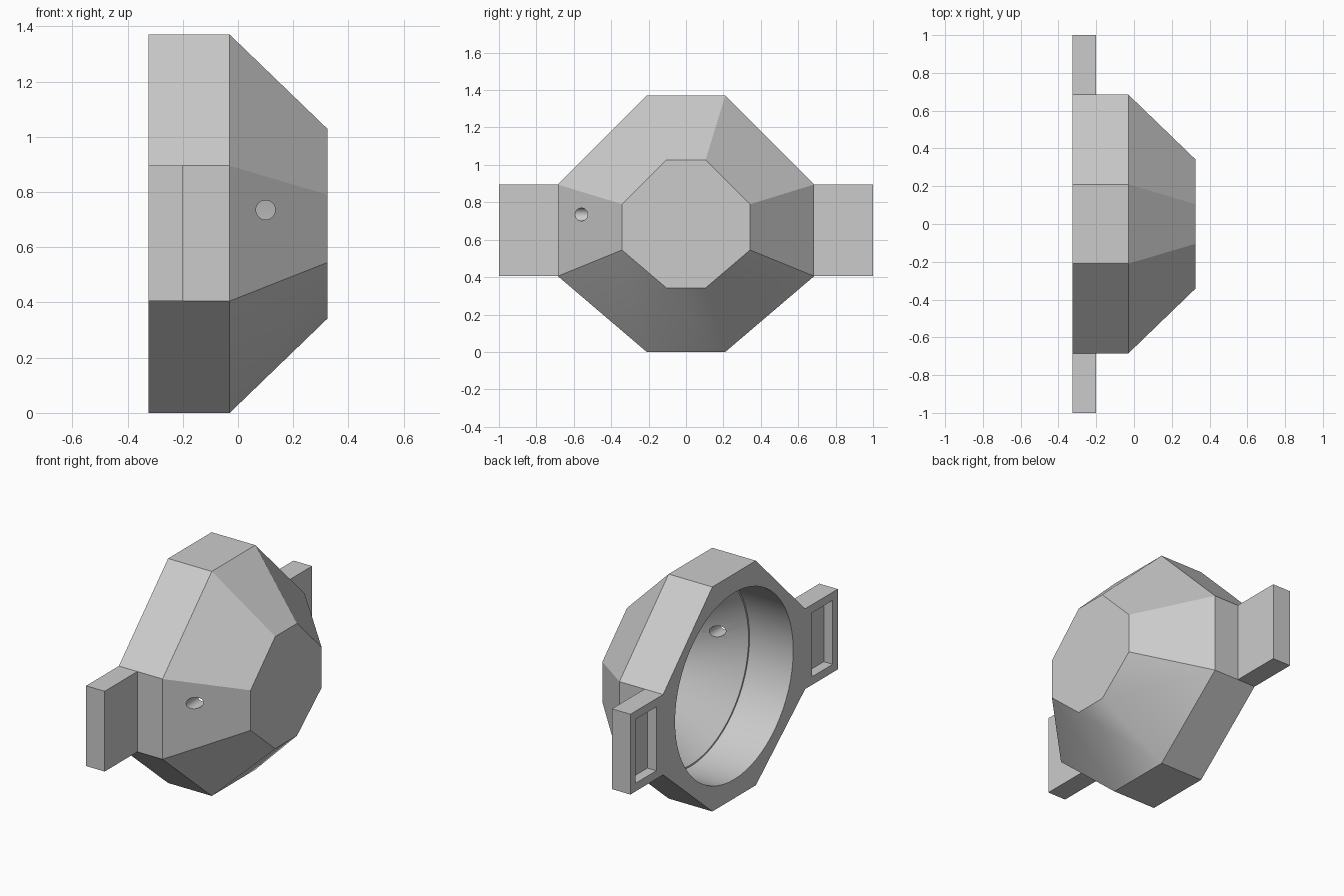
import bpy
import bmesh
from math import radians
from mathutils import Matrix, Vector

if "Cube" in bpy.data.objects:
    bpy.data.objects.remove(bpy.data.objects["Cube"], do_unlink=True)

MID_Z = 0.685
BACK, TAB_FRONT, SHOULDER, FRONT = -0.325, -0.2, -0.03, 0.325

grey = bpy.data.materials.new("plain grey")
grey.use_nodes = True
grey.diffuse_color = (0.6, 0.6, 0.6, 1)
grey.node_tree.nodes["Principled BSDF"].inputs["Base Color"].default_value = (0.6, 0.6, 0.6, 1)


def finish(bm, name):
    bmesh.ops.recalc_face_normals(bm, faces=bm.faces)
    mesh = bpy.data.meshes.new(name)
    bm.to_mesh(mesh)
    bm.free()
    mesh.materials.append(grey)
    obj = bpy.data.objects.new(name, mesh)
    bpy.context.collection.objects.link(obj)
    return obj


def loft(bm, rings):
    """Skin a list of equal-length point rings and cap both ends."""
    loops = [[bm.verts.new(p) for p in ring] for ring in rings]
    n = len(loops[0])
    for a, b in zip(loops, loops[1:]):
        for i in range(n):
            j = (i + 1) % n
            bm.faces.new((a[i], a[j], b[j], b[i]))
    bm.faces.new(loops[0])
    bm.faces.new(loops[-1])


# Octagonal housing with a tapered nose
half = [(0.21, 0.685), (0.685, 0.21), (0.685, -0.28), (0.21, -0.685)]
profile = half + [(-y, z) for y, z in reversed(half)]
bm = bmesh.new()
loft(bm, [[(x, y * s, MID_Z + z * s) for y, z in profile]
          for x, s in ((BACK, 1), (TAB_FRONT, 1), (SHOULDER, 1), (FRONT, 0.5))])
bmesh.ops.recalc_face_normals(bm, faces=bm.faces)

# Strap tabs pulled out of the rear side faces
sides = [f for f in bm.faces
         if abs(f.normal.y) > 0.99 and f.calc_center_median().x < TAB_FRONT]
for face in sides:
    shift = Vector((0, 0.315 if face.normal.y > 0 else -0.315, 0))
    out = bmesh.ops.extrude_face_region(bm, geom=[face])["geom"]
    bmesh.ops.translate(bm, vec=shift, verts=[v for v in out if isinstance(v, bmesh.types.BMVert)])
    if face.is_valid:
        bm.faces.remove(face)
bmesh.ops.dissolve_limit(bm, angle_limit=radians(0.5), verts=bm.verts, edges=bm.edges)
housing = finish(bm, "housing")


def cut(bm, name):
    """Carve a temporary solid out of the housing."""
    cutter = finish(bm, name)
    cutter.hide_render = True
    mod = housing.modifiers.new(name, "BOOLEAN")
    mod.operation = "DIFFERENCE"
    mod.solver = "EXACT"
    mod.object = cutter
    bpy.context.view_layer.objects.active = housing
    bpy.ops.object.modifier_apply(modifier=name)
    bpy.data.objects.remove(cutter, do_unlink=True)


# Round bore with a small ledge, narrowing towards the nose
bm = bmesh.new()
circle = [Matrix.Rotation(radians(360 * i / 64), 3, "X") @ Vector((0, 0, 1)) for i in range(64)]
loft(bm, [[(x, p.y * r, MID_Z + p.z * r) for p in circle]
          for x, r in ((BACK - 0.1, 0.57), (SHOULDER, 0.57), (SHOULDER, 0.56), (0.26, 0.315))])
cut(bm, "bore_cutter")

# Shallow slots in the rear of both tabs
for side in (-1, 1):
    bm = bmesh.new()
    bmesh.ops.create_cube(bm, size=1, matrix=Matrix.Translation((BACK, side * 0.85, 0.65))
                          @ Matrix.Diagonal((0.12, 0.2, 0.39, 1)))
    cut(bm, "slot_cutter")

# Cable hole through the front slope
bm = bmesh.new()
bmesh.ops.create_cone(bm, cap_ends=True, segments=32, radius1=0.035, radius2=0.035, depth=0.5,
                      matrix=Matrix.Translation((0.1, -0.5, 0.735)) @ Matrix.Rotation(radians(90), 4, "X"))
cut(bm, "hole_cutter")

# Smooth round walls, crisp corners
bpy.ops.object.select_all(action="DESELECT")
housing.select_set(True)
bpy.context.view_layer.objects.active = housing
bpy.ops.object.shade_smooth_by_angle(angle=radians(30))
